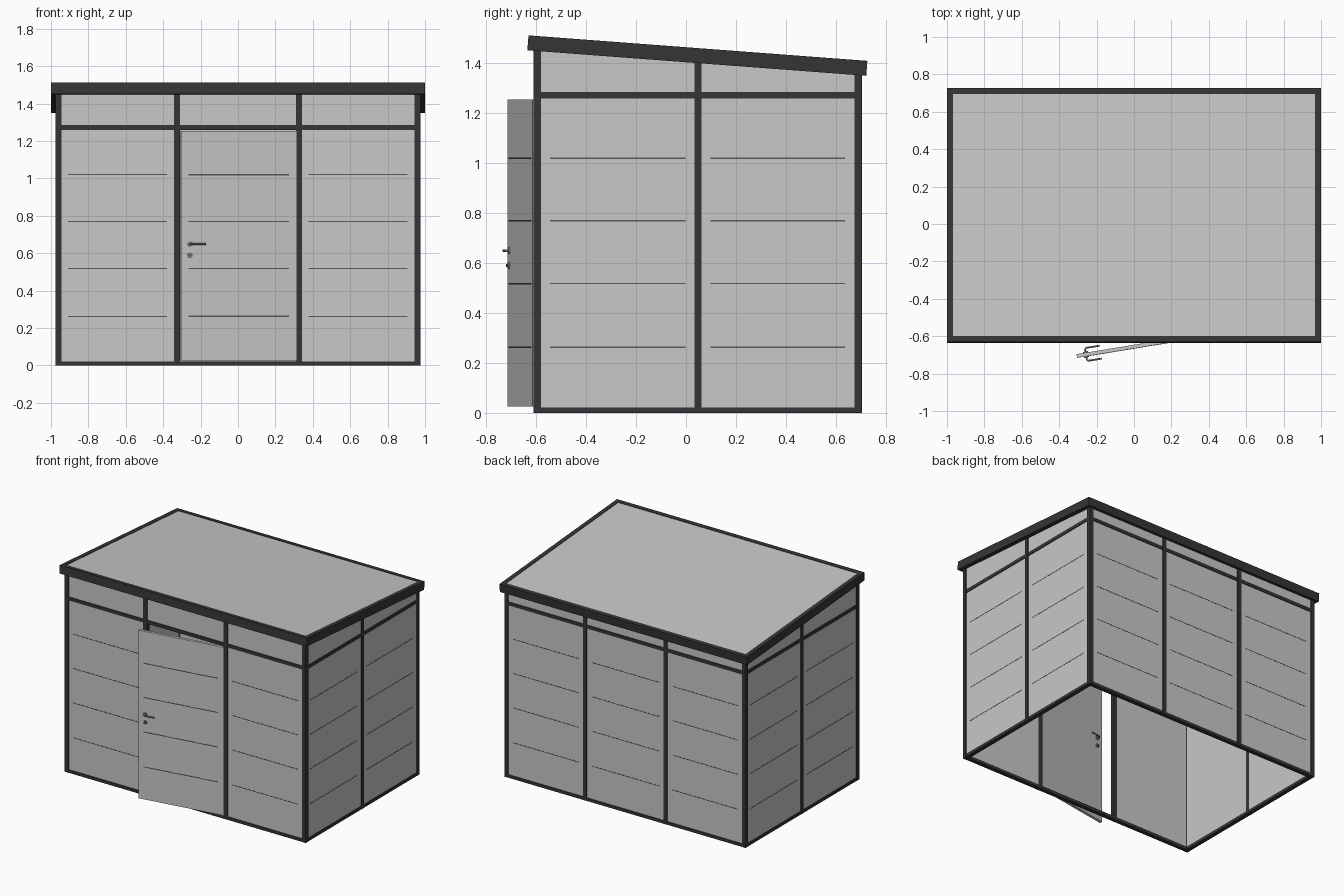
import bpy, bmesh, math
from mathutils import Matrix, Vector

cube = bpy.data.objects.get("Cube")
if cube:
    bpy.data.objects.remove(cube, do_unlink=True)


def material(name, value):
    m = bpy.data.materials.new(name)
    m.use_nodes = True
    colour = (value, value, value, 1)
    m.diffuse_color = colour
    m.node_tree.nodes["Principled BSDF"].inputs["Base Color"].default_value = colour
    return m


LIGHT = material("light grey panel", 0.58)
DARK = material("dark grey frame", 0.036)
GROOVE = material("groove grey", 0.1)
METAL = material("metal grey", 0.26)

# Overall sizes
X, FRONT, BACK = 0.975, -0.61, 0.705
T = 0.03            # frame thickness
RAIL_LOW, RAIL_HIGH = 1.26, 1.285
TOP = 2.0           # tall parts are trimmed to the roof underside
SLOPE = 0.0752
GROOVES = (0.263, 0.518, 0.77, 1.02)
IDENTITY = Matrix.Identity(4)


def underside(y):
    return 1.453 - SLOPE * (y + 0.636)


def box(name, xs, ys, zs, mat, matrix=IDENTITY, trim=False):
    bm = bmesh.new()
    bmesh.ops.create_cube(bm, size=1)
    for v in bm.verts:
        v.co = Vector([r[0] if c < 0 else r[1] for c, r in zip(v.co, (xs, ys, zs))])
        if trim:
            v.co.z = min(v.co.z, underside(v.co.y))
    return finish(name, bm, mat, matrix)


def finish(name, bm, mat, matrix):
    me = bpy.data.meshes.new(name)
    bm.to_mesh(me)
    bm.free()
    me.materials.append(mat)
    ob = bpy.data.objects.new(name, me)
    bpy.context.collection.objects.link(ob)
    ob.matrix_world = matrix
    return ob


def cylinder(name, centre, radius, depth, mat, matrix):
    bm = bmesh.new()
    bmesh.ops.create_cone(bm, cap_ends=True, segments=20, radius1=radius,
                          radius2=radius, depth=depth)
    place = matrix @ Matrix.Translation(centre) @ Matrix.Rotation(math.pi / 2, 4, 'X')
    ob = finish(name, bm, mat, place)
    for p in ob.data.polygons:
        p.use_smooth = len(p.vertices) == 4
    return ob


def wall_panel(name, along, span, outer, sign):
    """Lower and upper infill with four grooves; outer is the frame's outer plane."""
    face = outer - sign * 0.006
    depth = sorted((face, outer - sign * 0.027))
    plate = sorted((face + sign * 0.001, face - sign * 0.002))
    inset = (span[0] + 0.036, span[1] - 0.038)

    def place(part, length, thick, zs, mat):
        xs, ys = (length, thick) if along == 'x' else (thick, length)
        box(name + part, xs, ys, zs, mat, trim=True)

    place("_lower_panel", span, depth, (0.02, RAIL_LOW), LIGHT)
    place("_upper_panel", span, depth, (RAIL_HIGH, TOP), LIGHT)
    for z in GROOVES:
        place("_groove", inset, plate, (z - 0.0025, z + 0.0025), GROOVE)


# Corner posts and intermediate posts
for sx in (-1, 1):
    xs = sorted((sx * X, sx * (X - T)))
    for ys in ((FRONT, FRONT + T), (BACK - T, BACK)):
        box("corner_post", xs, ys, (0, TOP), DARK, trim=True)
    box("side_post", xs, (0.035, 0.062), (0, TOP), DARK, trim=True)
    mid = sorted((sx * 0.31, sx * 0.341))
    for name, ys in (("front_post", (FRONT, FRONT + T)), ("back_post", (BACK - T, BACK))):
        box(name, mid, ys, (0, TOP), DARK, trim=True)

# Base ring and upper rail ring
for name, zs in (("base_rail", (0, 0.022)), ("upper_rail", (RAIL_LOW, RAIL_HIGH))):
    for ys in ((FRONT + 0.001, FRONT + T), (BACK - T, BACK - 0.001)):
        box("cross_" + name, (-X + T, X - T), ys, zs, DARK)
    for sx in (-1, 1):
        xs = sorted((sx * (X - 0.001), sx * (X - T)))
        box("side_" + name, xs, (FRONT + T, BACK - T), zs, DARK)

# Wall infill
bays = ((-X + T, -0.341), (-0.31, 0.31), (0.341, X - T))
for i, span in enumerate(bays):
    wall_panel("back", 'x', span, BACK, 1)
    if i != 1:
        wall_panel("front", 'x', span, FRONT, -1)
box("over_door_panel", bays[1], (FRONT + 0.006, FRONT + 0.027), (RAIL_HIGH, TOP), LIGHT, trim=True)
for sx, side in ((-1, "right"), (1, "left")):
    for span in ((FRONT + T, 0.035), (0.062, BACK - T)):
        wall_panel(side, 'y', span, sx * X, sx)

# Sloping roof: dark fascia ring around a light deck
roof = Matrix.Translation((0, 0.0455, 1.431)) @ Matrix.Rotation(-math.atan(SLOPE), 4, 'X')
HALF, W, H = 0.6805, 0.031, 0.03
for s in (-1, 1):
    box("roof_cross_fascia", (-1, 1), sorted((s * HALF, s * (HALF - W))), (-H, H), DARK, roof)
    box("roof_side_fascia", sorted((s, s * (1 - W))), (-HALF + W, HALF - W), (-H, H), DARK, roof)
box("roof_deck", (-1 + W, 1 - W), (-HALF + W, HALF - W), (-H, H - 0.003), LIGHT, roof)

# Door standing ajar, hinged on the model's left
door = Matrix.Translation((0.309, -0.595, 0)) @ Matrix.Rotation(math.radians(9.3), 4, 'Z')
box("door_leaf", (-0.625, 0), (-0.02, 0), (0.026, 1.255), LIGHT, door)
for z in GROOVES:
    box("door_groove", (-0.585, -0.04), (-0.021, -0.018), (z - 0.003, z + 0.003), GROOVE, door)

# Lever handles and lock cylinders on both faces of the door
for face, s in ((-0.02, -1), (0.0, 1)):
    cu = bpy.data.curves.new("door_lever", 'CURVE')
    cu.dimensions = '3D'
    cu.bevel_depth = 0.005
    cu.bevel_resolution = 3
    cu.use_fill_caps = True
    path = ((-0.575, 0), (-0.575, 0.018), (-0.568, 0.025), (-0.495, 0.025))
    sp = cu.splines.new('POLY')
    sp.points.add(len(path) - 1)
    for p, (x, out) in zip(sp.points, path):
        p.co = (x, face + s * out, 0.65, 1)
    cu.materials.append(METAL)
    lever = bpy.data.objects.new("door_lever", cu)
    bpy.context.collection.objects.link(lever)
    lever.matrix_world = door
    cylinder("lever_rosette", (-0.575, face + s * 0.003, 0.65), 0.014, 0.006, METAL, door)
    cylinder("lock_rosette", (-0.575, face + s * 0.003, 0.59), 0.014, 0.006, METAL, door)
    cylinder("lock_cylinder", (-0.575, face + s * 0.006, 0.59), 0.006, 0.012, GROOVE, door)
